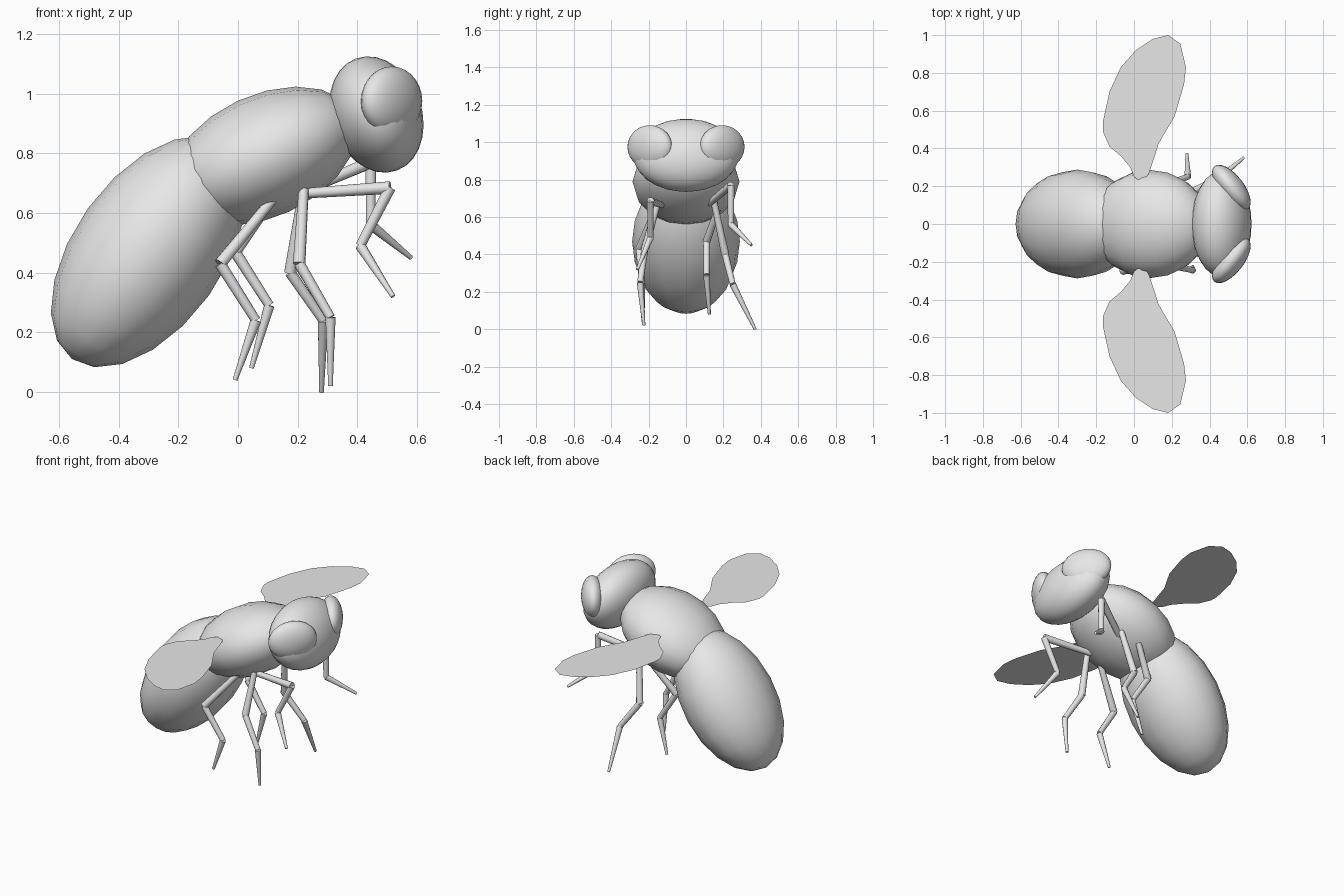
import bpy, bmesh
from math import radians
from mathutils import Vector

cube = bpy.data.objects.get("Cube")
if cube:
    bpy.data.objects.remove(cube, do_unlink=True)

grey = bpy.data.materials.new("plain grey")
grey.use_nodes = True
colour = (0.8, 0.8, 0.8, 1)
grey.diffuse_color = colour
grey.node_tree.nodes["Principled BSDF"].inputs["Base Color"].default_value = colour


def finish(obj, name, angle=60):
    obj.name = obj.data.name = name
    obj.data.materials.append(grey)
    bpy.ops.object.shade_smooth_by_angle(angle=radians(angle))
    return obj


def ellipsoid(name, centre, radii, rot, segments=16, rings=10):
    bpy.ops.mesh.primitive_uv_sphere_add(segments=segments, ring_count=rings, location=centre,
                                         rotation=[radians(a) for a in rot])
    obj = bpy.context.object
    obj.scale = radii
    return finish(obj, name)


def limb(name, start, end, r1, r2):
    a, b = Vector(start), Vector(end)
    bpy.ops.mesh.primitive_cone_add(vertices=10, radius1=r1, radius2=r2, depth=(b - a).length,
                                    location=(a + b) / 2)
    obj = bpy.context.object
    obj.rotation_euler = (b - a).to_track_quat('Z', 'Y').to_euler()
    return finish(obj, name, 40)


# Body: three tilted ellipsoids, head towards +x
ellipsoid("abdomen", (-0.3, 0, 0.47), (0.25, 0.288, 0.442), (0, 35.5, 0))
ellipsoid("thorax", (0.085, 0, 0.79), (0.205, 0.286, 0.335), (0, 65, 0))
ellipsoid("head", (0.464, 0, 0.93), (0.152, 0.282, 0.2), (0, -20, 0), 24, 14)

# Flattened eyes
for side, word in ((1, "left"), (-1, "right")):
    ellipsoid(word + "_eye", (0.515, side * 0.193, 0.975), (0.066, 0.144, 0.116),
              (0, 0, side * 38), 24, 14)

# Flat wings from one outline, flipped for the other side
outline = [(0.02, 0.235), (0, 0.25), (-0.02, 0.3), (-0.07, 0.36), (-0.13, 0.41), (-0.165, 0.49),
           (-0.165, 0.54), (-0.13, 0.7), (-0.07, 0.83), (0.01, 0.92), (0.1, 0.98), (0.18, 1),
           (0.245, 0.955), (0.275, 0.83), (0.265, 0.74), (0.215, 0.57), (0.13, 0.425),
           (0.11, 0.36), (0.08, 0.27), (0.06, 0.24)]
for side, word in ((1, "left"), (-1, "right")):
    bm = bmesh.new()
    face = bm.faces.new([bm.verts.new((x, side * y, 0.88)) for x, y in outline])
    face.normal_update()
    if face.normal.z < 0:
        face.normal_flip()
    mesh = bpy.data.meshes.new(word + "_wing")
    bm.to_mesh(mesh)
    bm.free()
    mesh.materials.append(grey)
    bpy.context.collection.objects.link(bpy.data.objects.new(word + "_wing", mesh))

# Legs: hip, knee, ankle, tip
legs = {
    "front_right": [(0.21, -0.13, 0.665), (0.51, -0.19, 0.685), (0.41, -0.19, 0.49), (0.52, -0.26, 0.32)],
    "front_left": [(0.21, 0.12, 0.67), (0.445, 0.24, 0.77), (0.445, 0.24, 0.56), (0.58, 0.35, 0.45)],
    "middle_right": [(0.22, -0.15, 0.68), (0.205, -0.22, 0.43), (0.31, -0.245, 0.25), (0.31, -0.225, 0.02)],
    "middle_left": [(0.22, 0.15, 0.68), (0.175, 0.21, 0.4), (0.285, 0.25, 0.24), (0.28, 0.37, 0)],
    "hind_right": [(0.12, -0.16, 0.65), (-0.06, -0.25, 0.43), (0.06, -0.235, 0.24), (-0.01, -0.23, 0.04)],
    "hind_left": [(0.11, 0.17, 0.64), (-0.01, 0.11, 0.47), (0.105, 0.11, 0.29), (0.045, 0.125, 0.08)],
}
for name, joints in legs.items():
    for i, (part, r1, r2) in enumerate((("thigh", 0.017, 0.021), ("shin", 0.019, 0.016),
                                        ("foot", 0.018, 0.008))):
        limb(name + "_" + part, joints[i], joints[i + 1], r1, r2)
